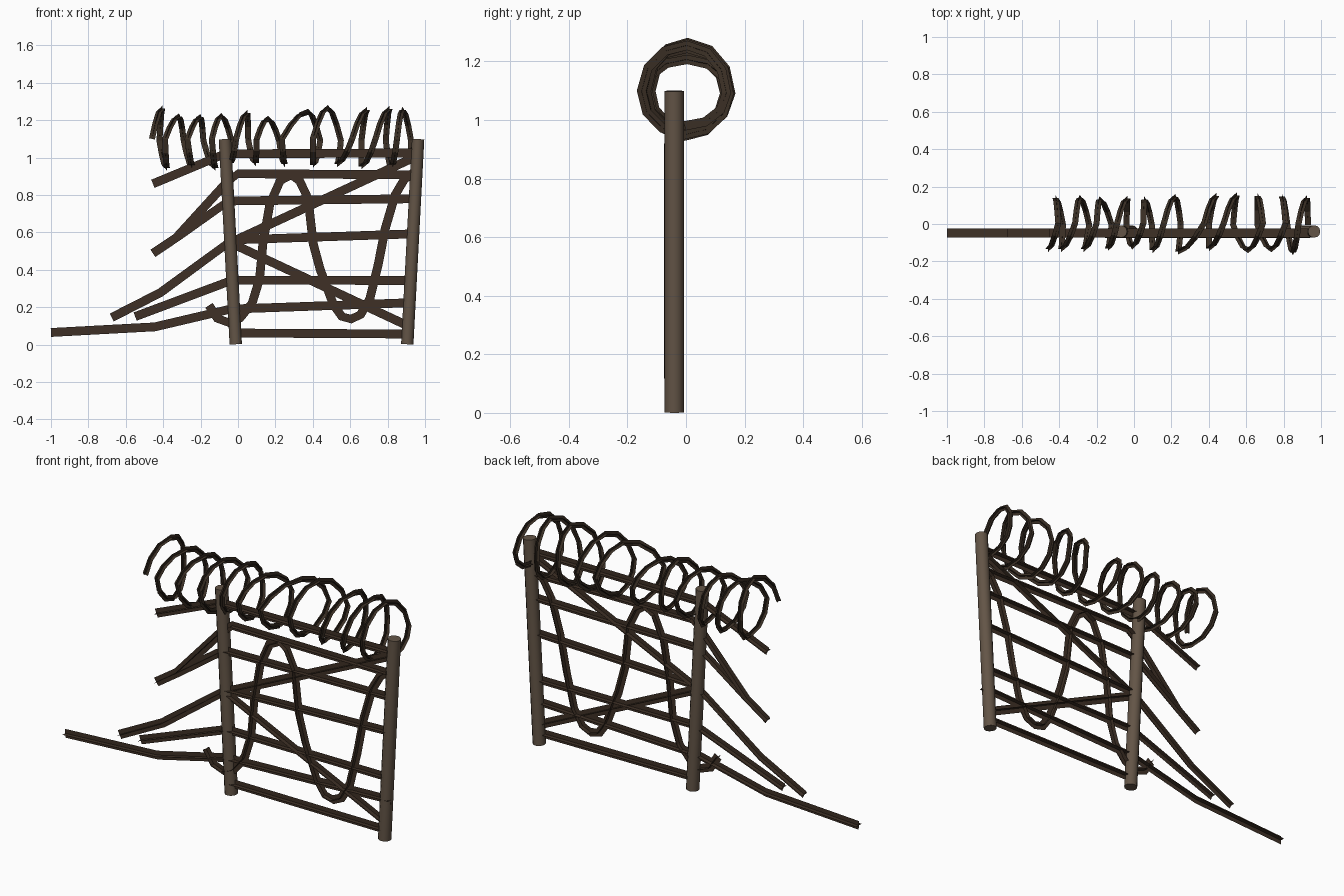
import bpy, math
from mathutils import Vector


def material(name, rgb):
    m = bpy.data.materials.new(name)
    m.diffuse_color = (*rgb, 1)
    return m


WOOD = material("weathered wood", (0.125, 0.090, 0.062))
WIRE = material("rusty wire", (0.049, 0.030, 0.019))
COIL = material("dark coil wire", (0.042, 0.028, 0.018))


def sweep_cross(name, pts, side_dirs, half, mat):
    """Two crossed ribbons swept along a path; side_dirs give the first ribbon's direction."""
    verts, faces = [], []
    n = len(pts)
    for i, p in enumerate(pts):
        t = (pts[min(i + 1, n - 1)] - pts[max(i - 1, 0)]).normalized()
        a = side_dirs[i] - t * side_dirs[i].dot(t)
        a.normalize()
        b = t.cross(a)
        verts += [p + a * half, p - a * half, p + b * half, p - b * half]
    for i in range(n - 1):
        k = 4 * i
        faces += [(k, k + 1, k + 5, k + 4), (k + 2, k + 3, k + 7, k + 6)]
    me = bpy.data.meshes.new(name)
    me.from_pydata(verts, [], faces)
    me.materials.append(mat)
    ob = bpy.data.objects.new(name, me)
    bpy.context.collection.objects.link(ob)


def flat_wire(name, xz, y=-0.048):
    pts = [Vector((x, y, z)) for x, z in xz]
    sweep_cross(name, pts, [Vector((0, 1, 0))] * len(pts), 0.0235, WIRE)


def post(name, x0, x1):
    a, b = Vector((x0, -0.04, 0.002)), Vector((x1, -0.04, 1.099))
    d = b - a
    bpy.ops.mesh.primitive_cylinder_add(vertices=12, radius=0.033, depth=d.length,
                                        location=(a + b) / 2)
    ob = bpy.context.object
    ob.name = name
    ob.rotation_euler = (0, math.atan2(d.x, d.z), 0)
    ob.data.materials.append(WOOD)
    bpy.ops.object.shade_smooth_by_angle(angle=math.radians(40))


# Leaning wooden posts
post("left_post", -0.012, -0.07)
post("right_post", 0.905, 0.963)

# Strands between the posts, some trailing loose on the left
strands = [
    [(-0.01, 0.062), (0.91, 0.057)],
    [(-1.0, 0.065), (-0.445, 0.095), (-0.04, 0.19), (0.947, 0.225)],
    [(-0.55, 0.150), (-0.03, 0.345), (0.93, 0.343)],
    [(-0.675, 0.145), (-0.415, 0.278), (-0.03, 0.56), (0.93, 0.592)],
    [(-0.33, 0.572), (-0.05, 0.768), (0.93, 0.78)],
    [(-0.455, 0.488), (-0.33, 0.572), (-0.06, 0.868), (0.0, 0.914), (0.94, 0.908)],
    [(-0.455, 0.86), (-0.07, 1.02), (0.94, 1.025)],
]
for i, s in enumerate(strands):
    flat_wire(f"strand_{i + 1}", s)

# Crossing diagonals
flat_wire("rising_diagonal", [(-0.02, 0.555), (0.95, 1.005)])
flat_wire("falling_diagonal", [(-0.02, 0.535), (0.92, 0.095)])

# Wavy loose strand
flat_wire("wavy_strand", [
    (-0.155, 0.21), (-0.11, 0.14), (-0.05, 0.118), (0.01, 0.142), (0.075, 0.22),
    (0.115, 0.35), (0.133, 0.54), (0.17, 0.75), (0.225, 0.875), (0.283, 0.905),
    (0.33, 0.875), (0.375, 0.78), (0.402, 0.54), (0.44, 0.40), (0.51, 0.215),
    (0.555, 0.15), (0.605, 0.137), (0.655, 0.16), (0.705, 0.245), (0.75, 0.43),
    (0.787, 0.62), (0.84, 0.80), (0.89, 0.885), (0.94, 0.92)], y=-0.052)

# Uneven barbed coil: x at each quarter turn (front, top, back, bottom, ...)
quarter_x = [
    -0.46, -0.405, -0.42, -0.38, -0.39, -0.315, -0.29, -0.24, -0.27, -0.20, -0.185, -0.12,
    -0.14, -0.09, -0.035, -0.04, -0.01, 0.05, 0.055, 0.095, 0.10, 0.16, 0.22, 0.25,
    0.235, 0.375, 0.44, 0.40, 0.40, 0.48, 0.55, 0.53, 0.61, 0.69, 0.66, 0.66,
    0.735, 0.81, 0.79, 0.82, 0.85, 0.88, 0.925, 0.93]
# Reach of each turn from the axis, in the four directions
front = [.135, .135, .135, .13, .12, .14, .148, .13, .14, .135, .152]
back = [.138, .14, .132, .136, .132, .145, .15, .153, .15, .147, .138]
top = [.167, .125, .122, .128, .143, .112, .150, .170, .160, .165, .160]
bottom = [.150, .150, .150, .125, .125, .130, .135, .130, .142, .145, .115]
STEPS, AXIS_Z = 3, 1.095
pts, outs = [], []
for k in range((len(quarter_x) - 1) * STEPS + 1):
    q, f = divmod(k, STEPS)
    x = quarter_x[q]
    if f:
        x += (quarter_x[q + 1] - x) * f / STEPS
    ang = math.pi / 2 * k / STEPS + 0.03
    turn = min(q // 4, 10)
    out = Vector((0, -math.cos(ang), math.sin(ang)))
    ry = back[turn] if out.y > 0 else front[min((q + 1) // 4, 10)]
    rz = top[turn] if out.z > 0 else bottom[turn]
    pts.append(Vector((x, out.y * ry, AXIS_Z + out.z * rz)))
    outs.append(out)
sweep_cross("barbed_coil", pts, outs, 0.016, COIL)
